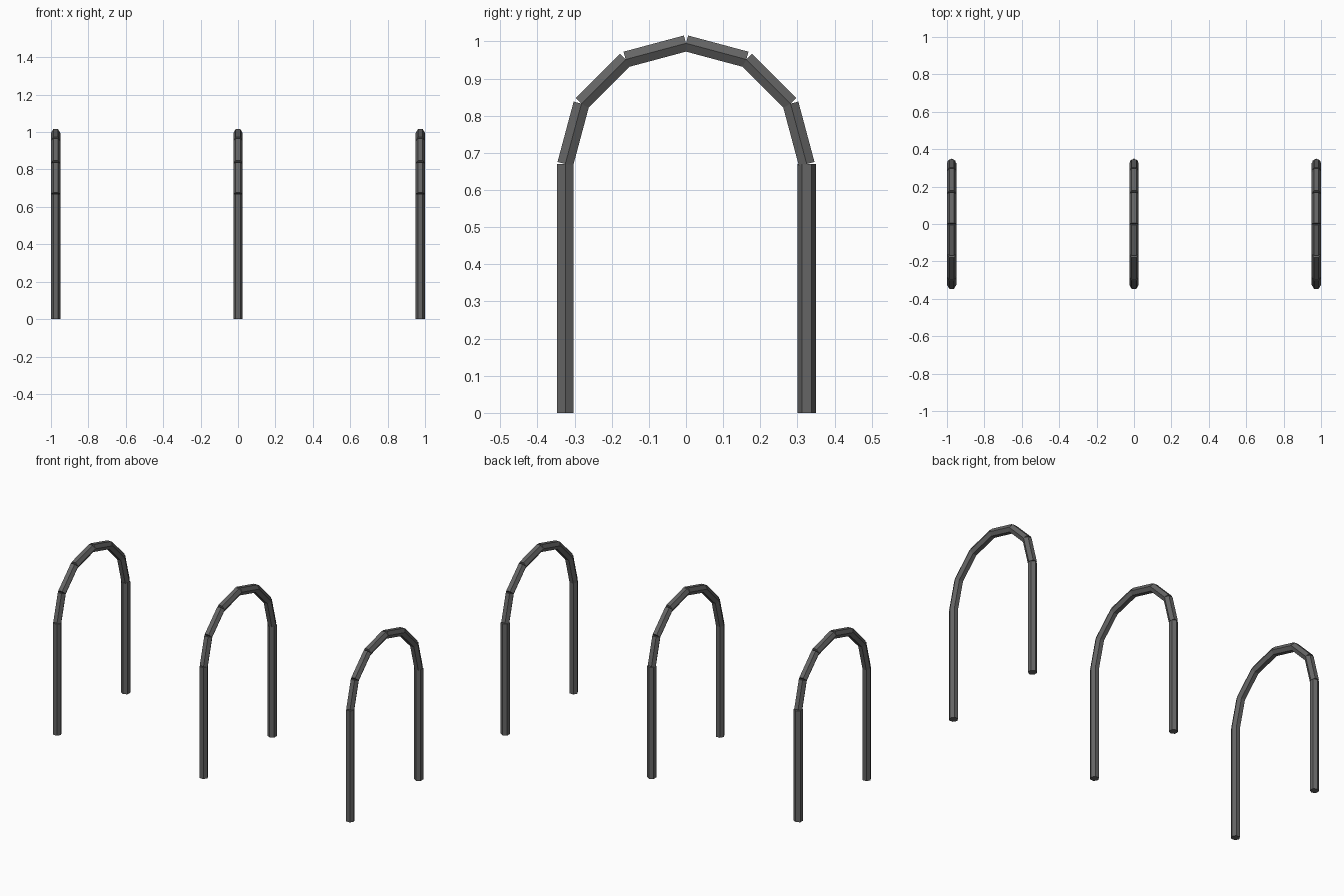
import bpy, bmesh
from math import cos, sin, pi
from mathutils import Vector, Matrix

if "Cube" in bpy.data.objects:
    bpy.data.objects.remove(bpy.data.objects["Cube"])

TUBE_R, ARCH_R, SPRING_Z, SEGMENTS = 0.025, 0.325, 0.67, 6

metal = bpy.data.materials.new("dark_metal")
metal.diffuse_color = (0.13, 0.13, 0.13, 1)
metal.use_nodes = True
metal.node_tree.nodes["Principled BSDF"].inputs["Base Color"].default_value = metal.diffuse_color


def add_tube(bm, start, end, roll=0.0):
    """Capped six-sided tube between two points in the yz plane."""
    d = end - start
    x_axis = Vector((1, 0, 0))
    z_axis = d.normalized()
    y_axis = z_axis.cross(x_axis)
    rot = Matrix((x_axis, y_axis, z_axis)).transposed().to_4x4()
    # bmesh circles start on the y axis, so turn a corner onto the x axis
    mat = Matrix.Translation((start + end) / 2) @ rot @ Matrix.Rotation(pi / 2 + roll, 4, 'Z')
    bmesh.ops.create_cone(bm, cap_ends=True, segments=6, radius1=TUBE_R,
                          radius2=TUBE_R, depth=d.length, matrix=mat)


def make_object(name, x, tubes):
    bm = bmesh.new()
    for tube in tubes:
        add_tube(bm, *tube)
    mesh = bpy.data.meshes.new(name)
    bm.to_mesh(mesh)
    bm.free()
    mesh.materials.append(metal)
    obj = bpy.data.objects.new(name, mesh)
    obj.location.x = x
    bpy.context.collection.objects.link(obj)


# Points along the half-round top
arc = [Vector((0, -ARCH_R * cos(pi * i / SEGMENTS), SPRING_Z + ARCH_R * sin(pi * i / SEGMENTS)))
       for i in range(SEGMENTS + 1)]

for side, x in (("left", -0.975), ("middle", 0.0), ("right", 0.975)):
    # Upright legs, the rear one turned so a flat faces sideways
    make_object(f"{side}_front_leg", x, [(Vector((0, -ARCH_R, 0)), arc[0])])
    make_object(f"{side}_rear_leg", x, [(Vector((0, ARCH_R, 0)), arc[-1], pi / 6)])
    # Straight, square-cut pieces forming the arch
    make_object(f"{side}_arch", x, list(zip(arc, arc[1:])))
